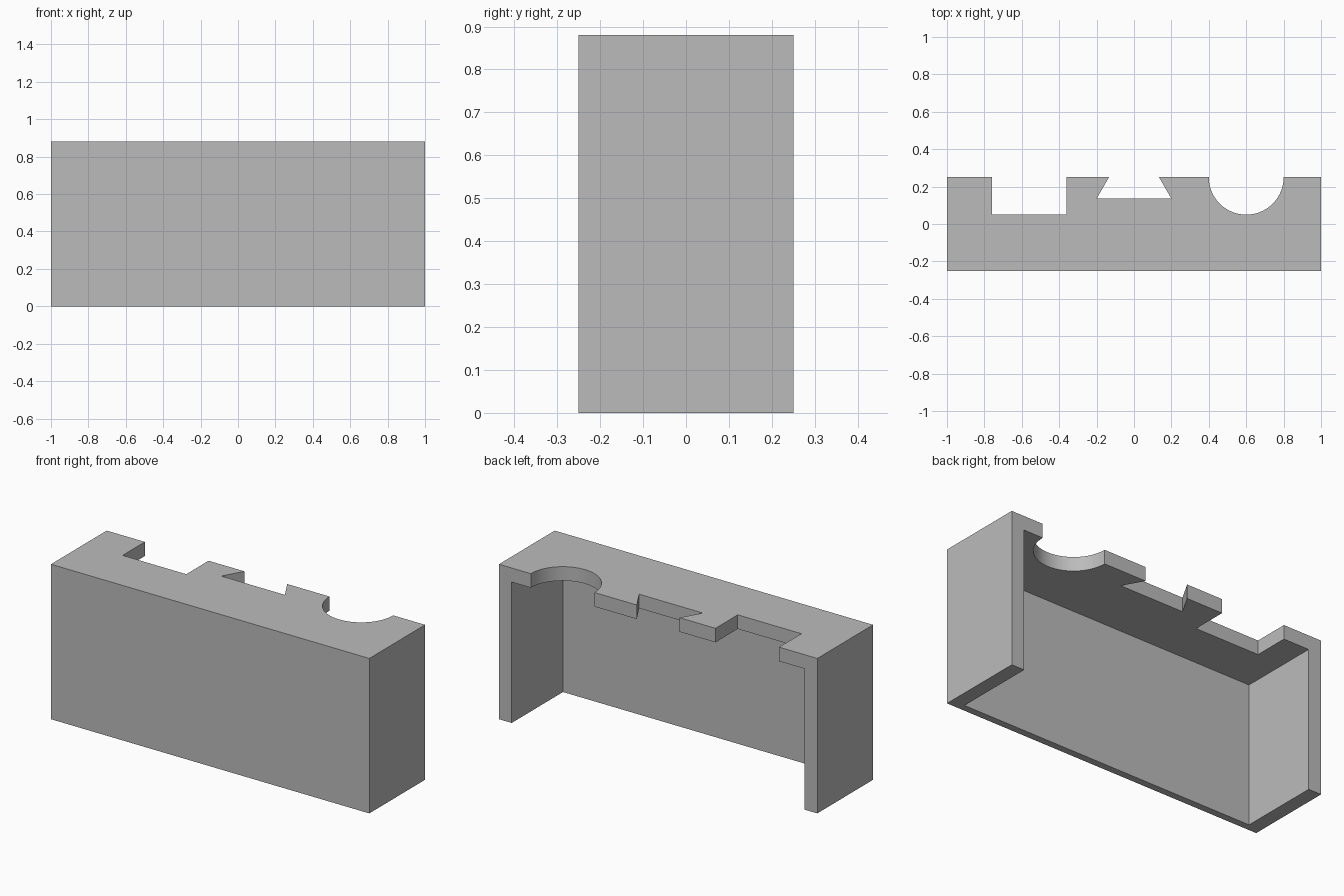
import bpy
import bmesh
from math import pi, sin, cos

W, D, H = 2.0, 0.5, 0.88            # overall size
SIDE, FRONT, LIP = 0.08, 0.04, 0.08  # wall thicknesses
BACK = D / 2
OVER = 0.1                           # how far cutters reach past the faces

cube = bpy.data.objects.get("Cube")
if cube:
    bpy.data.objects.remove(cube, do_unlink=True)

grey = bpy.data.materials.new("plain_grey")
grey.use_nodes = True
colour = (0.5, 0.5, 0.5, 1)
grey.diffuse_color = colour
grey.node_tree.nodes["Principled BSDF"].inputs["Base Color"].default_value = colour


def prism(name, outline, z0, z1):
    """Extrude a plan outline from z0 to z1."""
    bm = bmesh.new()
    face = bm.faces.new([bm.verts.new((x, y, z0)) for x, y in outline])
    ext = bmesh.ops.extrude_face_region(bm, geom=[face])
    top = [v for v in ext["geom"] if isinstance(v, bmesh.types.BMVert)]
    bmesh.ops.translate(bm, verts=top, vec=(0, 0, z1 - z0))
    bmesh.ops.recalc_face_normals(bm, faces=bm.faces)
    mesh = bpy.data.meshes.new(name)
    bm.to_mesh(mesh)
    bm.free()
    mesh.materials.append(grey)
    obj = bpy.data.objects.new(name, mesh)
    bpy.context.collection.objects.link(obj)
    return obj


def rect(x0, x1, y0, y1):
    return [(x0, y0), (x1, y0), (x1, y1), (x0, y1)]


# Solid block
body = prism("holder_body", rect(-W / 2, W / 2, -D / 2, BACK), 0, H)

# Hollow, open at the back and underneath
inner = W / 2 - SIDE
cutters = [prism("hollow_cutter", rect(-inner, inner, -D / 2 + FRONT, BACK + OVER),
                 -OVER, H - LIP)]

# Square, dovetail and round notches in the back edge of the lip
square = rect(-0.76, -0.36, 0.05, BACK + OVER)
dovetail = [(-0.2, 0.135), (0.2, 0.135), (0.134, BACK), (0.134, BACK + OVER),
            (-0.134, BACK + OVER), (-0.134, BACK)]
steps = 48
arc = [(0.6 + 0.2 * cos(pi + pi * i / steps), BACK + 0.2 * sin(pi + pi * i / steps))
       for i in range(steps + 1)]
round_notch = arc + [(0.8, BACK + OVER), (0.4, BACK + OVER)]
for name, outline in (("square", square), ("dovetail", dovetail), ("round", round_notch)):
    cutters.append(prism(name + "_notch_cutter", outline, H - LIP - OVER, H + OVER))

# Cut the shapes out and discard the cutters
bpy.context.view_layer.objects.active = body
for cutter in cutters:
    cutter.hide_render = True
    mod = body.modifiers.new(cutter.name, 'BOOLEAN')
    mod.operation = 'DIFFERENCE'
    mod.solver = 'EXACT'
    mod.object = cutter
    bpy.ops.object.modifier_apply(modifier=mod.name)
    bpy.data.objects.remove(cutter, do_unlink=True)

# Smooth the round notch, keep every corner sharp
bpy.ops.object.select_all(action='DESELECT')
body.select_set(True)
bpy.ops.object.shade_smooth_by_angle(angle=pi / 6)
